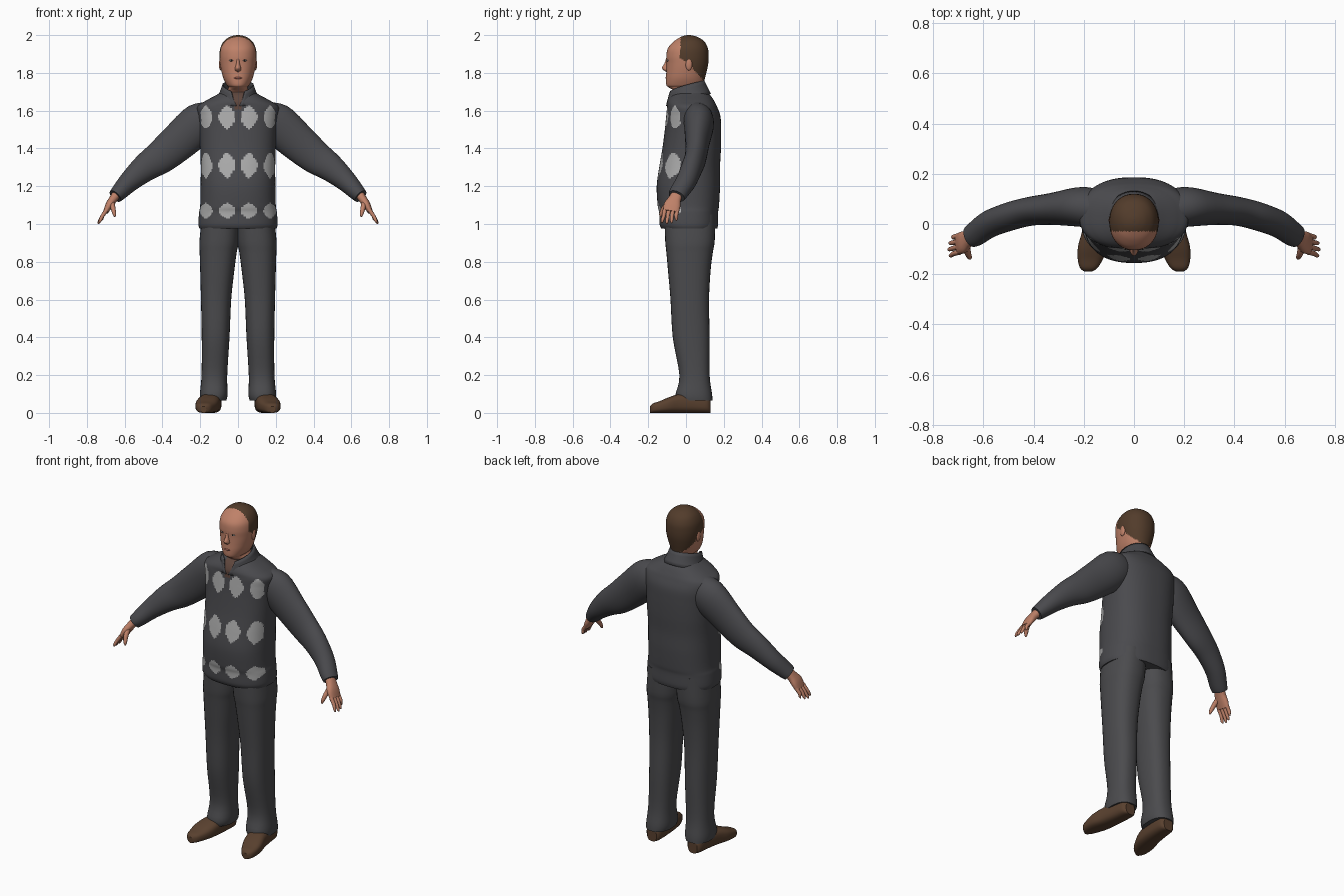
import bpy
import bmesh
from math import sin, cos, pi, tau, copysign
from mathutils import Vector

cube = bpy.data.objects.get("Cube")
if cube:
    bpy.data.objects.remove(cube, do_unlink=True)


def material(name, r, g, b):
    mat = bpy.data.materials.new(name)
    mat.use_nodes = True
    mat.diffuse_color = (r, g, b, 1)
    node = mat.node_tree.nodes["Principled BSDF"]
    node.inputs["Base Color"].default_value = (r, g, b, 1)
    node.inputs["Roughness"].default_value = 0.8
    return mat


WOOL = material("charcoal wool", .068, .068, .075)
PATTERN = material("light grey pattern", .42, .42, .42)
CLOTH = material("charcoal trouser cloth", .07, .07, .075)
SKIN = material("skin", .52, .22, .14)
HAIR = material("brown hair", .085, .045, .024)
LEATHER = material("brown leather", .1, .052, .028)
SHIRT = material("dark undershirt", .11, .06, .045)
EYE = material("eye grey", .4, .36, .33)
IRIS = material("dark iris", .03, .025, .02)
LIP = material("lip", .36, .12, .09)


def finish(name, bm, mats, mirror=False, rule=None):
    """Turn a bmesh into a smooth object, colouring faces by an optional rule."""
    bmesh.ops.recalc_face_normals(bm, faces=bm.faces)
    for face in bm.faces:
        face.smooth = len(face.verts) <= 4
        if rule:
            face.material_index = rule(face.calc_center_median())
    mesh = bpy.data.meshes.new(name)
    bm.to_mesh(mesh)
    bm.free()
    obj = bpy.data.objects.new(name, mesh)
    bpy.context.collection.objects.link(obj)
    for mat in mats:
        mesh.materials.append(mat)
    if mirror:
        obj.modifiers.new("Mirror", "MIRROR")
    return obj


def catmull(a, b, c, d, t):
    return (b * 2 + (c - a) * t + (a * 2 - b * 5 + c * 4 - d) * t * t
            + (b * 3 - a - c * 3 + d) * t * t * t) / 2


def loft(name, rings, mats, sides=32, steps=4, power=2.0, mirror=False, rule=None):
    """Skin smooth superellipse rings, each given as centre, half axis and half axis."""
    last = len(rings) - 1
    fine = []
    for i in range(last):
        near = [rings[min(max(i + k, 0), last)] for k in (-1, 0, 1, 2)]
        for s in range(steps):
            fine.append([catmull(*(ring[j] for ring in near), s / steps) for j in range(3)])
    fine.append(rings[last])

    def rounded(value):
        return copysign(abs(value) ** (2 / power), value)

    bm = bmesh.new()
    loops = []
    for centre, u, v in fine:
        angles = [tau * k / sides for k in range(sides)]
        loops.append([bm.verts.new(centre + u * rounded(cos(a)) + v * rounded(sin(a)))
                      for a in angles])
    for low, high in zip(loops, loops[1:]):
        for k in range(sides):
            n = (k + 1) % sides
            bm.faces.new((low[k], low[n], high[n], high[k]))
    bm.faces.new(loops[0])
    bm.faces.new(loops[-1])
    return finish(name, bm, mats, mirror, rule)


def stack(rows):
    """Level rings from (height, left x, right x, front y, back y)."""
    return [(Vector(((xa + xb) / 2, (front + back) / 2, z)),
             Vector(((xb - xa) / 2, 0, 0)), Vector((0, (back - front) / 2, 0)))
            for z, xa, xb, front, back in rows]


def centred(rows):
    return stack([(z, -rx, rx, front, back) for z, rx, front, back in rows])


def tube(rows):
    """Rings across a path from (x, y, z, thickness, depth)."""
    points = [Vector(row[:3]) for row in rows]
    rings = []
    for i, row in enumerate(rows):
        along = points[min(i + 1, len(rows) - 1)] - points[max(i - 1, 0)]
        u = along.cross(Vector((0, 1, 0))).normalized()
        v = u.cross(along).normalized()
        rings.append((points[i], u * row[3], v * row[4]))
    return rings


def ellipsoid(name, centre, size, mat, mirror=True):
    bm = bmesh.new()
    bmesh.ops.create_uvsphere(bm, u_segments=16, v_segments=10, radius=1)
    for vert in bm.verts:
        vert.co = Vector(centre) + Vector(a * b for a, b in zip(vert.co, size))
    return finish(name, bm, [mat], mirror)


# Sweater body with three rows of diamonds and an open neck
def sweater_rule(p):
    if p.y < 0 and p.z > 1.58 and abs(p.x) < .3 * (p.z - 1.575):
        return 2
    if p.y < -.03:
        for height, tall in ((1.565, .062), (1.31, .066), (1.07, .042)):
            for column, wide in ((.058, .047), (.17, .036)):
                across = abs(abs(p.x) - column) / wide
                if across ** 1.4 + (abs(p.z - height) / tall) ** 1.4 < 1:
                    return 1
    return 0


loft("sweater_body", centred([
    (.975, .204, -.13, .165), (1.0, .21, -.14, .17), (1.06, .206, -.142, .17),
    (1.1, .2, -.15, .175), (1.2, .198, -.155, .18), (1.3, .197, -.142, .18),
    (1.4, .2, -.125, .185), (1.5, .205, -.112, .186), (1.57, .213, -.105, .182),
    (1.62, .215, -.1, .165), (1.65, .175, -.097, .15), (1.68, .12, -.08, .13),
    (1.7, .085, -.055, .105)]),
    [WOOL, PATTERN, SHIRT], sides=128, steps=12, power=2.4, rule=sweater_rule)

# Sleeves
loft("sleeves", tube([
    (.1, .05, 1.58, .075, .07), (.2, .068, 1.535, .108, .08), (.32, .06, 1.43, .1, .064),
    (.415, .05, 1.35, .088, .057), (.495, .03, 1.295, .073, .056),
    (.575, 0, 1.225, .056, .054), (.63, -.038, 1.167, .044, .05),
    (.65, -.05, 1.147, .038, .045)]), [WOOL], mirror=True)

# Stand-up collar, open at the front
bm = bmesh.new()
grid = []
for k in range(41):
    column = []
    for level in range(5):
        t = level / 4
        gap = .06 + .4 * t
        a = gap + (tau - 2 * gap) * k / 40
        rear = (1 - cos(a)) / 2
        front_y = -.106 + .011 * t
        back_y = .132 - .035 * t
        rx = .118 - .035 * t ** .7
        low = 1.625 + .065 * rear
        high = 1.692 + .068 * rear ** .6
        column.append(bm.verts.new((rx * sin(a), front_y + (back_y - front_y) * rear,
                                    low + (high - low) * t)))
    grid.append(column)
for left, right in zip(grid, grid[1:]):
    for k in range(4):
        bm.faces.new((left[k], right[k], right[k + 1], left[k + 1]))
collar = finish("collar", bm, [WOOL])
shell = collar.modifiers.new("Thickness", "SOLIDIFY")
shell.thickness = .008

# Trousers
loft("trouser_legs", stack([
    (.065, .062, .2, -.05, .14), (.1, .055, .202, -.055, .138), (.2, .057, .193, -.035, .125),
    (.4, .045, .192, -.07, .125), (.6, .036, .196, -.082, .122), (.75, .02, .2, -.095, .13),
    (.85, .007, .203, -.104, .142), (.91, -.004, .204, -.11, .152),
    (1.05, -.01, .19, -.115, .155)]), [CLOTH], power=2.4, mirror=True)

# Shoes, lofted from heel to toe with flat soles
shoe = [(.13, .135, .03, .07), (.11, .136, .046, .09), (.05, .14, .052, .1),
        (-.03, .15, .057, .1), (-.09, .163, .06, .083), (-.14, .174, .05, .062),
        (-.175, .18, .035, .05), (-.19, .182, .014, .035)]
loft("shoes", [(Vector((x, y, tall / 2)), Vector((wide, 0, 0)), Vector((0, 0, tall / 2)))
               for y, x, wide, tall in shoe], [LEATHER], power=2.8, mirror=True)


# Head and neck with receding hair
def hair_rule(p):
    if p.z > 1.88:
        edge = -.03
    elif p.z > 1.83:
        edge = -.03 + (1.88 - p.z) * 1.2
    else:
        edge = .03 + (1.83 - p.z) * .9
    return 1 if p.z > 1.755 and p.y > edge else 0


loft("head", centred([
    (1.6, .06, -.03, .09), (1.69, .065, -.05, .088), (1.722, .05, -.09, .09),
    (1.735, .06, -.104, .092), (1.77, .077, -.106, .1), (1.81, .088, -.104, .11),
    (1.85, .095, -.103, .118), (1.89, .098, -.104, .12), (1.93, .094, -.096, .116),
    (1.965, .077, -.066, .098), (1.987, .051, -.034, .068), (1.997, .025, -.01, .038),
    (2.0, .004, .01, .02)]), [SKIN, HAIR], sides=72, steps=6, power=2.15, rule=hair_rule)

# Facial features
loft("nose", centred([
    (1.806, .008, -.106, -.08), (1.815, .017, -.119, -.08), (1.828, .015, -.127, -.08),
    (1.85, .01, -.114, -.08), (1.88, .008, -.104, -.08)]), [SKIN], sides=16)
ellipsoid("ears", (.092, .015, 1.845), (.009, .018, .032), SKIN)
ellipsoid("eyes", (.034, -.093, 1.866), (.013, .009, .0055), EYE)
ellipsoid("irises", (.034, -.0975, 1.866), (.005, .006, .005), IRIS)
ellipsoid("lips", (0, -.102, 1.773), (.022, .007, .006), LIP, mirror=False)

# Hands
loft("palms", tube([
    (.64, -.045, 1.16, .024, .03), (.662, -.06, 1.13, .022, .034),
    (.682, -.073, 1.1, .02, .044), (.7, -.08, 1.065, .014, .042)]),
    [SKIN], sides=20, power=2.4, mirror=True)
reach = {"index": .005, "middle": 0, "ring": .004, "little": .016}
for i, (finger, short) in enumerate(reach.items()):
    base = -.112 + .022 * i
    tip = base - .014 + .003 * i
    loft(finger + "_fingers", tube([
        (.695, base, 1.075, .011, .011), (.718, base - .006, 1.042, .01, .01),
        (.735 - short, tip, 1.012 + short, .008, .008),
        (.74 - short, tip, 1.001 + short, .003, .003)]),
        [SKIN], sides=10, steps=3, mirror=True)
loft("thumbs", tube([
    (.668, -.085, 1.115, .015, .016), (.662, -.115, 1.085, .013, .014),
    (.655, -.132, 1.055, .01, .01), (.652, -.137, 1.038, .004, .004)]),
    [SKIN], sides=10, steps=3, mirror=True)
